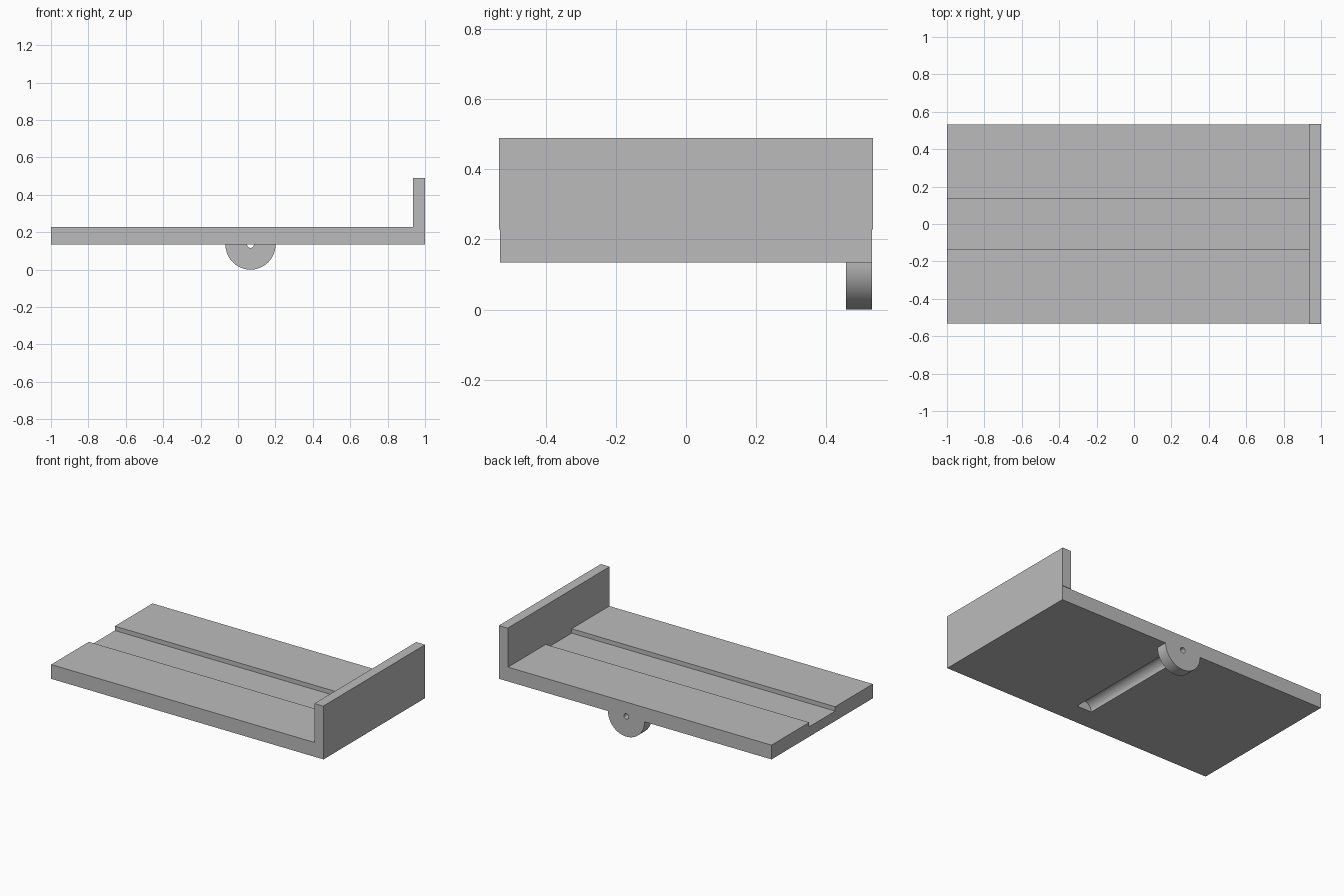
import bpy
import math

cube = bpy.data.objects.get("Cube")
if cube:
    bpy.data.objects.remove(cube, do_unlink=True)

PLATE_Z, PLATE_TOP, WALL_TOP = 0.134, 0.229, 0.489
HALF_Y, WALL_X = 0.531, 0.935
PIVOT_X, TAB_Y = 0.067, 0.456

grey = bpy.data.materials.new("plain_grey")
grey.use_nodes = True
grey.diffuse_color = (0.5, 0.5, 0.5, 1)
grey.node_tree.nodes["Principled BSDF"].inputs["Base Color"].default_value = (0.5, 0.5, 0.5, 1)


def box(name, low, high):
    bpy.ops.mesh.primitive_cube_add(size=1, location=[(a + b) / 2 for a, b in zip(low, high)])
    ob = bpy.context.object
    ob.name = name
    ob.scale = [b - a for a, b in zip(low, high)]
    bpy.ops.object.transform_apply(location=True, rotation=True, scale=True)
    ob.data.materials.append(grey)
    return ob


def rod(name, radius, y0, y1, sides=64):
    """Cylinder along y, centred on the pivot axis."""
    bpy.ops.mesh.primitive_cylinder_add(vertices=sides, radius=radius, depth=y1 - y0,
                                        location=(PIVOT_X, (y0 + y1) / 2, PLATE_Z),
                                        rotation=(math.pi / 2, 0, 0))
    ob = bpy.context.object
    ob.name = name
    bpy.ops.object.transform_apply(location=True, rotation=True, scale=True)
    ob.data.materials.append(grey)
    return ob


def cut(target, *cutters):
    bpy.ops.object.select_all(action="DESELECT")
    bpy.context.view_layer.objects.active = target
    target.select_set(True)
    for cutter in cutters:
        cutter.hide_render = True
        mod = target.modifiers.new("cut", "BOOLEAN")
        mod.operation, mod.solver, mod.object = "DIFFERENCE", "EXACT", cutter
        bpy.ops.object.modifier_apply(modifier=mod.name)
    bpy.ops.object.shade_smooth_by_angle(angle=math.radians(30))


# Flat plate and the slightly wider end wall
plate = box("base_plate", (-1, -HALF_Y, PLATE_Z), (1, HALF_Y, PLATE_TOP))
wall = box("end_wall", (WALL_X, -0.534, PLATE_TOP), (1, 0.534, WALL_TOP))

# Half-round tab under the back edge
tab = rod("pivot_tab", PLATE_Z, TAB_Y, HALF_Y, 96)

# Cutters: top groove, underside channel, pin hole, upper half of the tab
groove = box("groove_cutter", (-1.1, -0.136, 0.2), (WALL_X, 0.136, 0.4))
channel = rod("channel_cutter", 0.055, -0.38, TAB_Y)
pin = rod("pin_hole_cutter", 0.018, 0.4, 0.6, 32)
upper = box("tab_trim_cutter", (-0.2, 0.3, PLATE_Z), (0.4, 0.7, 0.4))

cut(plate, groove, channel, pin)
cut(tab, upper, pin)

for helper in (groove, channel, pin, upper):
    bpy.data.objects.remove(helper, do_unlink=True)
